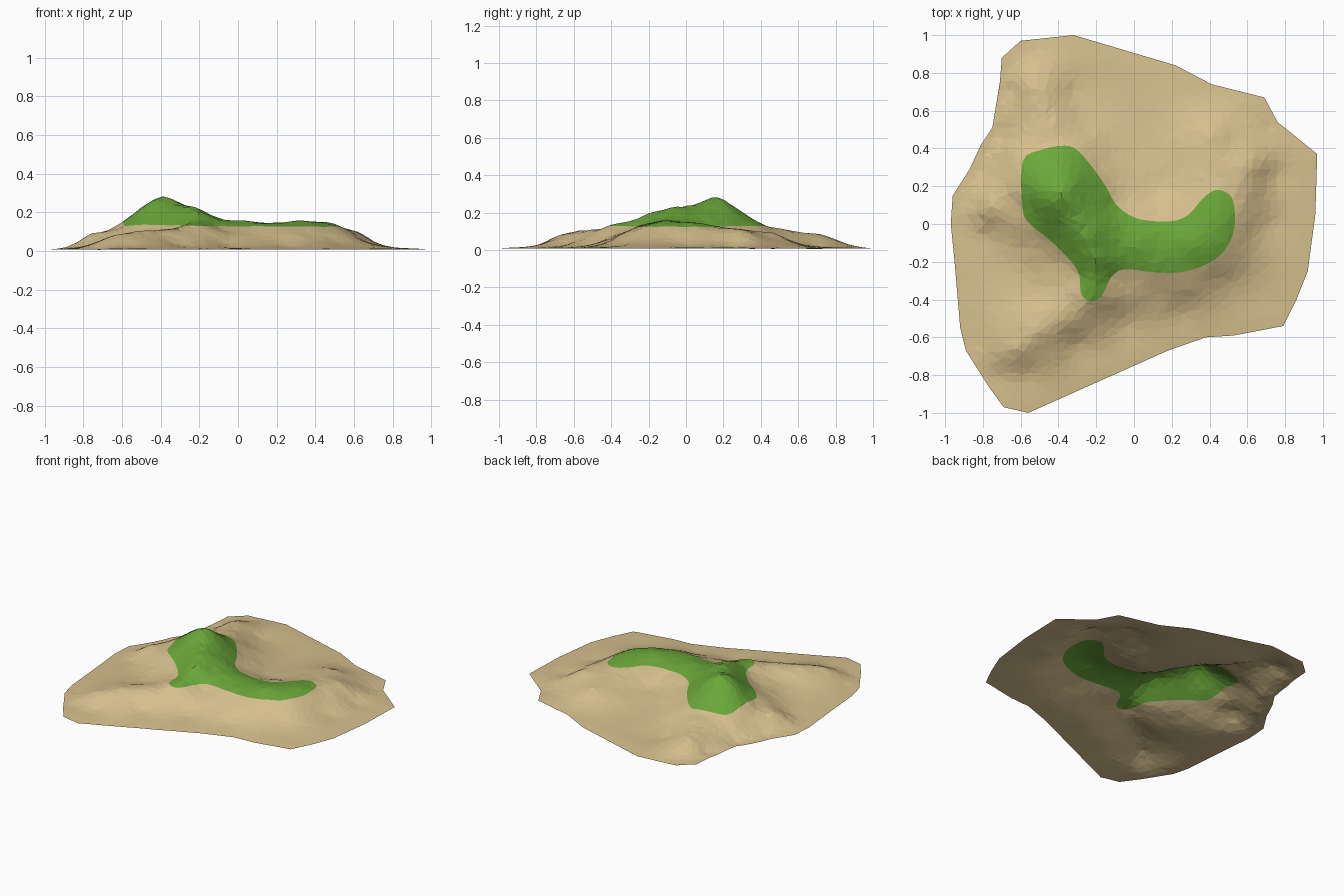
import bpy, math, random
from mathutils import Vector, noise
from mathutils.geometry import delaunay_2d_cdt

if "Cube" in bpy.data.objects:
    bpy.data.objects.remove(bpy.data.objects["Cube"])

random.seed(4)

# Plan outline of the island (x, y)
OUTLINE = [(-.70, .88), (-.60, .97), (-.32, 1.0), (.22, .84), (.41, .74), (.69, .67),
           (.76, .54), (.97, .37), (.96, .05), (.92, -.25), (.86, -.40), (.79, -.54),
           (.53, -.59), (.38, -.60), (.18, -.67), (-.56, -1.0), (-.69, -.97), (-.77, -.86),
           (-.89, -.67), (-.92, -.55), (-.95, -.20), (-.97, 0), (-.96, .15), (-.87, .29),
           (-.81, .42), (-.75, .51), (-.71, .75)]

# Edge of the grassy upland (x, y)
GRASS = [(-.59, .33), (-.50, .39), (-.37, .415), (-.30, .39), (-.22, .30), (-.15, .20),
         (-.10, .11), (-.03, .05), (.06, .02), (.20, .015), (.29, .05), (.36, .13),
         (.43, .18), (.50, .16), (.53, .10), (.53, -.03), (.48, -.14), (.39, -.21),
         (.25, -.255), (.10, -.255), (-.05, -.24), (-.12, -.28), (-.17, -.38), (-.23, -.41),
         (-.28, -.37), (-.29, -.27), (-.34, -.19), (-.44, -.09), (-.55, 0), (-.59, .08)]

# Summit and ridge heights (x, y, z)
SUMMITS = [(-.37, .17, .284), (-.43, .14, .27), (-.30, .03, .242), (-.24, -.07, .23),
           (-.21, -.19, .20), (-.22, -.30, .155), (-.50, .15, .22), (-.36, .26, .225),
           (-.12, -.10, .175), (.03, -.09, .158), (.15, -.11, .145), (.30, -.10, .156),
           (.41, -.02, .153), (.45, .09, .143)]
# Spurs, slopes and valleys below the grass (x, y, z)
SLOPES = [(-.43, .52, .11), (-.48, .62, .10), (-.53, .73, .085), (-.56, .82, .04),
          (-.27, .56, .045), (-.33, .70, .025), (-.67, .11, .107), (-.76, .08, .09),
          (-.83, .07, .045), (-.78, -.05, .03), (-.66, .38, .075), (-.64, -.18, .05),
          (-.50, -.35, .065), (-.36, -.50, .108), (-.50, -.59, .10), (-.62, -.66, .085),
          (-.70, -.72, .045), (-.56, -.79, .025), (-.30, -.64, .03), (-.08, -.40, .085),
          (-.05, -.52, .025), (.20, -.35, .085), (.25, -.47, .025), (.50, -.30, .05),
          (.58, -.40, .02), (.64, -.05, .06), (.72, .0, .025), (.58, .22, .112),
          (.63, .30, .095), (.64, .40, .06), (.74, .25, .022), (.44, .36, .10),
          (.41, .48, .088), (.42, .58, .04), (.54, .46, .06), (.12, .18, .06),
          (.12, .36, .04), (.10, .55, .025), (-.10, .38, .055)]


def curve_loop(pts, steps):
    """Closed smooth curve through the points."""
    out, n = [], len(pts)
    for i in range(n):
        a, b, c, d = (Vector(pts[(i + k) % n]) for k in (-1, 0, 1, 2))
        for s in range(steps):
            t = s / steps
            out.append(.5 * (2 * b + (c - a) * t + (2 * a - 5 * b + 4 * c - d) * t * t
                             + (3 * b - a - 3 * c + d) * t ** 3))
    return out


def straight_loop(pts, gap):
    """Closed polygon with extra points along its sides."""
    out = []
    for i, p in enumerate(pts):
        a, b = Vector(p), Vector(pts[(i + 1) % len(pts)])
        n = max(1, round((b - a).length / gap))
        out += [a.lerp(b, k / n) for k in range(n)]
    return out


def inside(p, loop):
    hit = False
    for i in range(len(loop)):
        a, b = loop[i - 1], loop[i]
        if (a.y > p.y) != (b.y > p.y) and p.x < a.x + (p.y - a.y) * (b.x - a.x) / (b.y - a.y):
            hit = not hit
    return hit


def solve(m):
    """Gaussian elimination on an augmented matrix."""
    n = len(m)
    for c in range(n):
        p = max(range(c, n), key=lambda r: abs(m[r][c]))
        m[c], m[p] = m[p], m[c]
        for r in range(c + 1, n):
            f = m[r][c] / m[c][c]
            if f:
                m[r] = m[r][:c] + [u - f * v for u, v in zip(m[r][c:], m[c][c:])]
    x = [0] * n
    for r in range(n - 1, -1, -1):
        x[r] = (m[r][n] - sum(m[r][k] * x[k] for k in range(r + 1, n))) / m[r][r]
    return x


def kernel(x, y, k):
    return math.sqrt((x - k[0]) ** 2 + (y - k[1]) ** 2 + .0009)


shore = straight_loop(OUTLINE, .07)
grass = curve_loop(GRASS, 3)

# Height surface fitted through shore, grass edge, ridges and valleys
knots = SUMMITS + SLOPES
knots += [(p.x, p.y, .008) for p in straight_loop(OUTLINE, .12)]
knots += [(p.x * .93, p.y * .93, .013) for p in straight_loop(OUTLINE, .2)]
knots += [(x, y, .125 - .015 * min(0, x)) for x, y in GRASS]
weights = solve([[kernel(a[0], a[1], b) for b in knots] + [a[2]] for a in knots])


def height(p):
    z = sum(w * kernel(p.x, p.y, k) for w, k in zip(weights, knots))
    rough = noise.fractal(Vector((p.x * 7, p.y * 7, 3.1)), 1.0, 2.0, 3)
    z += .006 * rough * min(1, max(0, (z - .02) / .06))
    return max(0, z)


# Triangulated plan: shore, grass edge and scattered interior points
points = shore + grass
edges = [(i, (i + 1) % len(shore)) for i in range(len(shore))]
edges += [(len(shore) + i, len(shore) + (i + 1) % len(grass)) for i in range(len(grass))]
STEP = .042
for i in range(-24, 25):
    for j in range(-24, 25):
        p = Vector((i * STEP + random.uniform(-.013, .013), j * STEP + random.uniform(-.013, .013)))
        if inside(p, shore) and min((p - q).length for q in shore + grass) > .018:
            points.append(p)
plan, _, tris, *_ = delaunay_2d_cdt(points, edges, [], 0, 1e-5)


def middle(t):
    return sum((plan[i] for i in t), Vector((0, 0))) / len(t)


tris = [t for t in tris if inside(middle(t), shore)]

# Terrain sheet: sand below, grass inside the upland edge
mesh = bpy.data.meshes.new("island_terrain")
mesh.from_pydata([(p.x, p.y, height(p)) for p in plan], [], [tuple(t) for t in tris])
for name, colour in (("sand", (.68, .53, .27, 1)), ("grass", (.145, .39, .042, 1))):
    mat = bpy.data.materials.new(name)
    mat.diffuse_color = colour
    mat.use_nodes = True
    mat.node_tree.nodes["Principled BSDF"].inputs["Base Color"].default_value = mat.diffuse_color
    mesh.materials.append(mat)
for face in mesh.polygons:
    face.material_index = int(inside(face.center.xy, grass))
island = bpy.data.objects.new("island_terrain", mesh)
bpy.context.collection.objects.link(island)
